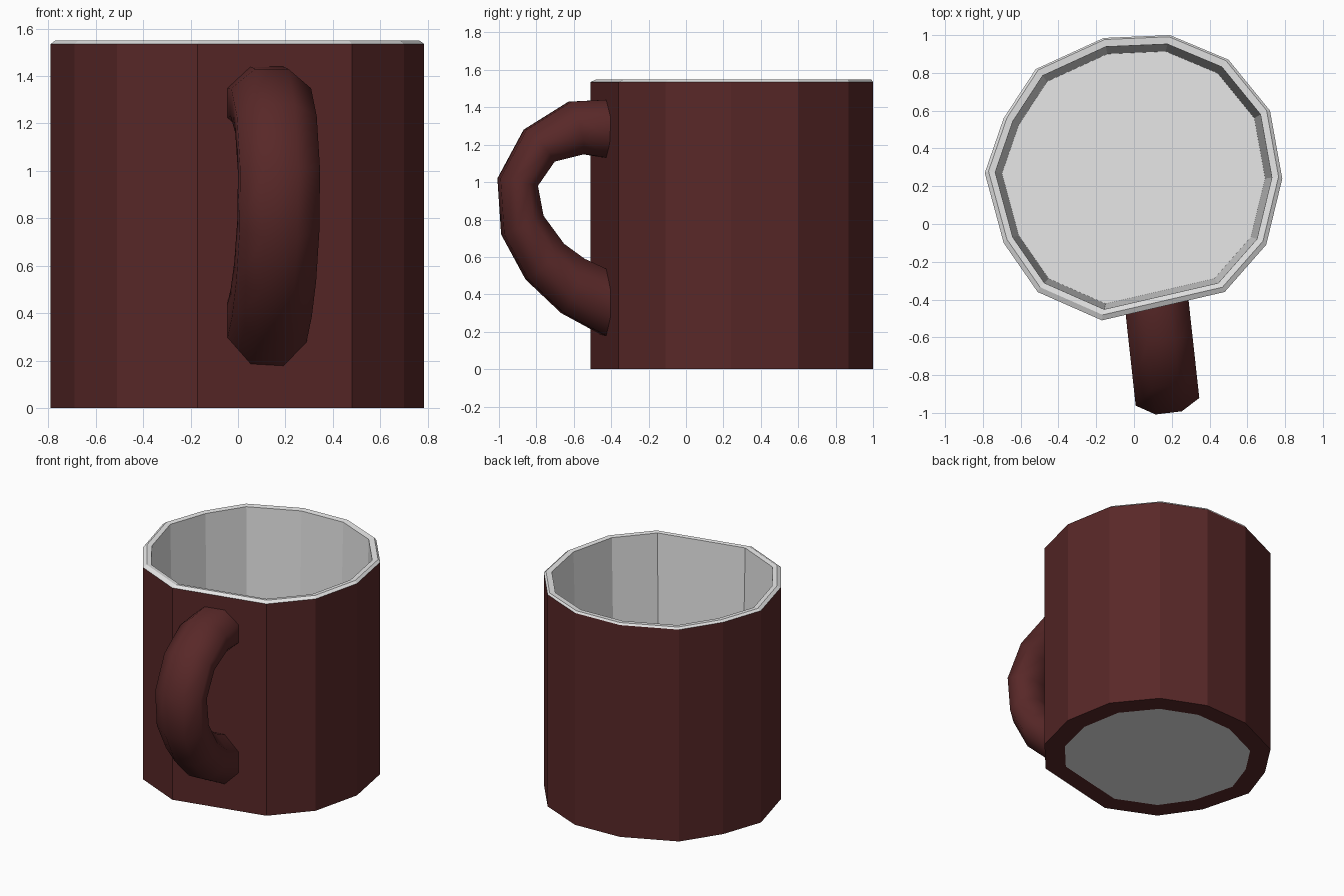
import bpy, bmesh, math
from mathutils import Vector

cube = bpy.data.objects.get("Cube")
if cube:
    bpy.data.objects.remove(cube, do_unlink=True)


def make_material(name, colour):
    mat = bpy.data.materials.new(name)
    mat.use_nodes = True
    mat.diffuse_color = (*colour, 1)
    mat.node_tree.nodes["Principled BSDF"].inputs["Base Color"].default_value = (*colour, 1)
    return mat


brown = make_material("dark_brown_glaze", (0.098, 0.021, 0.021))
white = make_material("white_glaze", (0.8, 0.8, 0.8))


def loft(name, rings, materials, band_slots):
    """Skin a list of closed rings and cap both ends; one slot per cap and band."""
    bm = bmesh.new()
    loops = [[bm.verts.new(p) for p in ring] for ring in rings]
    count = len(loops[0])
    faces = [(bm.faces.new(list(reversed(loops[0]))), band_slots[0])]
    for k, (low, high) in enumerate(zip(loops, loops[1:])):
        for i in range(count):
            j = (i + 1) % count
            quad = bm.faces.new((low[i], low[j], high[j], high[i]))
            faces.append((quad, band_slots[k + 1]))
    faces.append((bm.faces.new(loops[-1]), band_slots[-1]))
    for face, slot in faces:
        face.material_index = slot
    bmesh.ops.recalc_face_normals(bm, faces=bm.faces[:])
    mesh = bpy.data.meshes.new(name)
    bm.to_mesh(mesh)
    bm.free()
    for mat in materials:
        mesh.materials.append(mat)
    obj = bpy.data.objects.new(name, mesh)
    bpy.context.collection.objects.link(obj)
    return obj


# Cup: a hand-cut uneven outline, scaled into base, wall, rim and lining
outline = [(-0.17, -0.51), (0.48, -0.36), (0.70, -0.11), (0.785, 0.24), (0.72, 0.60),
           (0.50, 0.87), (0.19, 1.0), (-0.16, 0.985), (-0.52, 0.82), (-0.69, 0.56),
           (-0.79, 0.27), (-0.69, -0.10), (-0.51, -0.36)]
centre_y = 0.25


def cup_ring(scale, z, shift=0.0):
    return [(x * scale, centre_y + shift + (y - centre_y) * scale, z) for x, y in outline]


cup_rings = [cup_ring(0.82, 0), cup_ring(1, 0), cup_ring(1, 1.535),
             cup_ring(0.975, 1.549, 0.01), cup_ring(0.93, 1.545, 0.005), cup_ring(0.885, 0.06)]
loft("cup", cup_rings, [brown, white], [1, 0, 0, 1, 1, 1, 1])

# Handle: eight-sided sections between an outer and an inner (y, z) curve
outer = [(-0.42, 1.44), (-0.62, 1.43), (-0.86, 1.28), (-1.0, 1.02),
         (-0.98, 0.72), (-0.85, 0.48), (-0.66, 0.30), (-0.42, 0.17)]
inner = [(-0.43, 1.13), (-0.55, 1.15), (-0.71, 1.11), (-0.80, 0.98),
         (-0.77, 0.82), (-0.66, 0.67), (-0.55, 0.59), (-0.42, 0.53)]
side = Vector((0.99, 0.12, 0))
half_width = 0.17


def handle_point(y, z):
    return Vector((0.12 - 0.11 * (y + 0.42), y, z))


handle_rings = []
for a, b in zip(outer, inner):
    top, bottom = handle_point(*a), handle_point(*b)
    middle, reach = (top + bottom) / 2, (top - bottom) / 2
    angles = [math.pi / 8 + k * math.pi / 4 for k in range(8)]
    flat = math.cos(math.pi / 8)
    handle_rings.append([middle + side * half_width * math.cos(t) / flat
                         + reach * math.sin(t) / flat for t in angles])
handle = loft("handle", handle_rings, [brown], [0] * (len(outer) + 1))

bpy.ops.object.select_all(action="DESELECT")
handle.select_set(True)
bpy.context.view_layer.objects.active = handle
bpy.ops.object.shade_smooth_by_angle(angle=math.radians(60))
